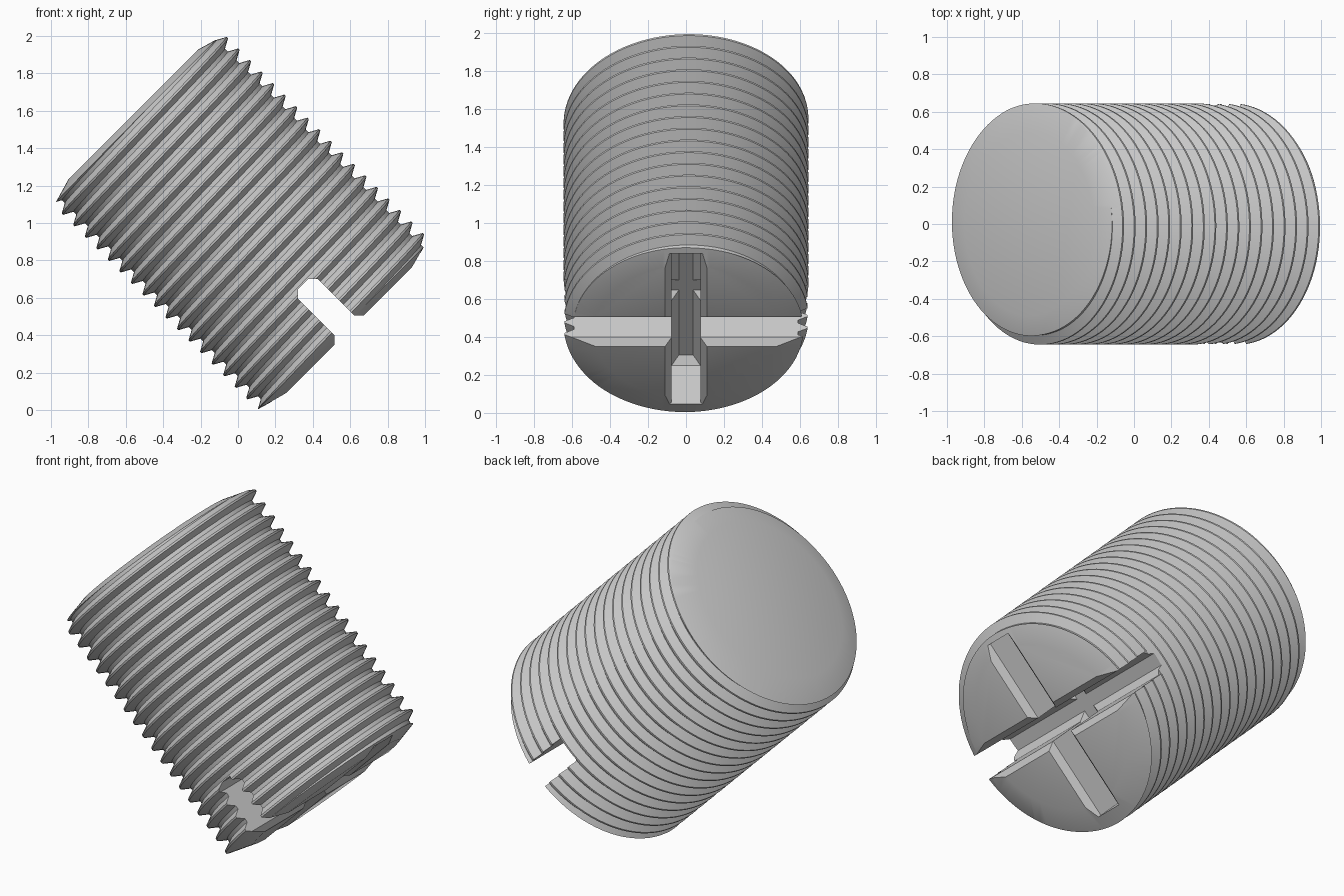
import bpy, bmesh
from math import sin, cos, tau, sqrt
from mathutils import Matrix

SEG = 96
PITCH = 0.0872
R_CREST, R_ROOT = 0.645, 0.595
END, TIP = -1.514, 0.117      # plain end and slotted end along the axis
CREST = 0.034                 # position of a crest along the axis

cube = bpy.data.objects.get("Cube")
if cube:
    bpy.data.objects.remove(cube)


def finish(name, bm):
    bmesh.ops.recalc_face_normals(bm, faces=bm.faces)
    mesh = bpy.data.meshes.new(name)
    bm.to_mesh(mesh)
    bm.free()
    obj = bpy.data.objects.new(name, mesh)
    bpy.context.collection.objects.link(obj)
    return obj


def loft(name, rings):
    """Closed solid through a stack of equal-sized point rings."""
    bm = bmesh.new()
    rows = [[bm.verts.new(p) for p in ring] for ring in rings]
    n = len(rows[0])
    for a, b in zip(rows, rows[1:]):
        for i in range(n):
            k = (i + 1) % n
            bm.faces.new((a[i], a[k], b[k], b[i]))
    bm.faces.new(rows[0])
    bm.faces.new(rows[-1])
    return finish(name, bm)


def circle(r, z):
    return [(r * cos(tau * i / SEG), r * sin(tau * i / SEG), z) for i in range(SEG)]


def box(hx, hy, z):
    return [(-hx, -hy, z), (hx, -hy, z), (hx, hy, z), (-hx, hy, z)]


def threaded_rod(name, turns):
    """Helical thread, capped by a cone at each end."""
    crest, root = PITCH / 16, PITCH / 8
    tooth = [(R_CREST, -crest), (R_CREST, crest),
             (R_ROOT, PITCH / 2 - root), (R_ROOT, PITCH / 2 + root)]
    step = len(tooth)
    start = CREST - (turns - 3) * PITCH
    bm = bmesh.new()
    cols = []
    for i in range(SEG):
        t = i / SEG
        cols.append([bm.verts.new((r * cos(tau * t), r * sin(tau * t),
                                   start + (k + t) * PITCH + z))
                     for k in range(turns) for r, z in tooth])
    for i in range(SEG):
        a = cols[i]
        b = cols[i + 1] if i + 1 < SEG else cols[0][step:]
        for j in range(min(len(a), len(b)) - 1):
            bm.faces.new((a[j], b[j], b[j + 1], a[j + 1]))
    low = bm.verts.new((0, 0, start - 0.4))
    high = bm.verts.new((0, 0, start + turns * PITCH + 0.4))
    for e in [e for e in bm.edges if e.is_boundary]:
        bm.faces.new((*e.verts, low if e.verts[0].co.z < (END + TIP) / 2 else high))
    return finish(name, bm)


def boolean(target, cutter, operation):
    mod = target.modifiers.new(cutter.name, 'BOOLEAN')
    mod.operation = operation
    mod.solver = 'EXACT'
    mod.object = cutter
    bpy.context.view_layer.objects.active = target
    bpy.ops.object.modifier_apply(modifier=mod.name)
    bpy.data.objects.remove(cutter)


# Threaded body with shallow cones at both ends
screw = threaded_rod("threaded_set_screw", 23)
blank = loft("chamfer_blank", [circle(0.49, END), circle(0.8, END + 0.09),
                               circle(0.8, TIP - 0.09), circle(0.49, TIP)])
boolean(screw, blank, 'INTERSECT')

# Cross recess: one slot right through, one with closed ends
layers = [(-0.23, 0.038, 0.522), (-0.192, 0.0755, 0.56),
          (0.083, 0.0755, 0.56), (0.2, 0.1925, 0.56)]
through = loft("through_slot", [box(w, 0.9, z) for z, w, _ in layers])
closed = loft("closed_slot", [box(length, w, z) for z, w, length in layers])
boolean(screw, through, 'DIFFERENCE')
boolean(screw, closed, 'DIFFERENCE')

# Lay the screw over, slotted end down towards the left
s = 1 / sqrt(2)
offset = 0.7225 * s
screw.data.transform(Matrix(((s, 0, s, offset),
                             (0, -1, 0, 0),
                             (s, 0, -s, offset),
                             (0, 0, 0, 1))))
for o in bpy.context.selected_objects:
    o.select_set(False)
screw.select_set(True)
bpy.context.view_layer.objects.active = screw
bpy.ops.object.shade_smooth_by_angle(angle=0.4)
